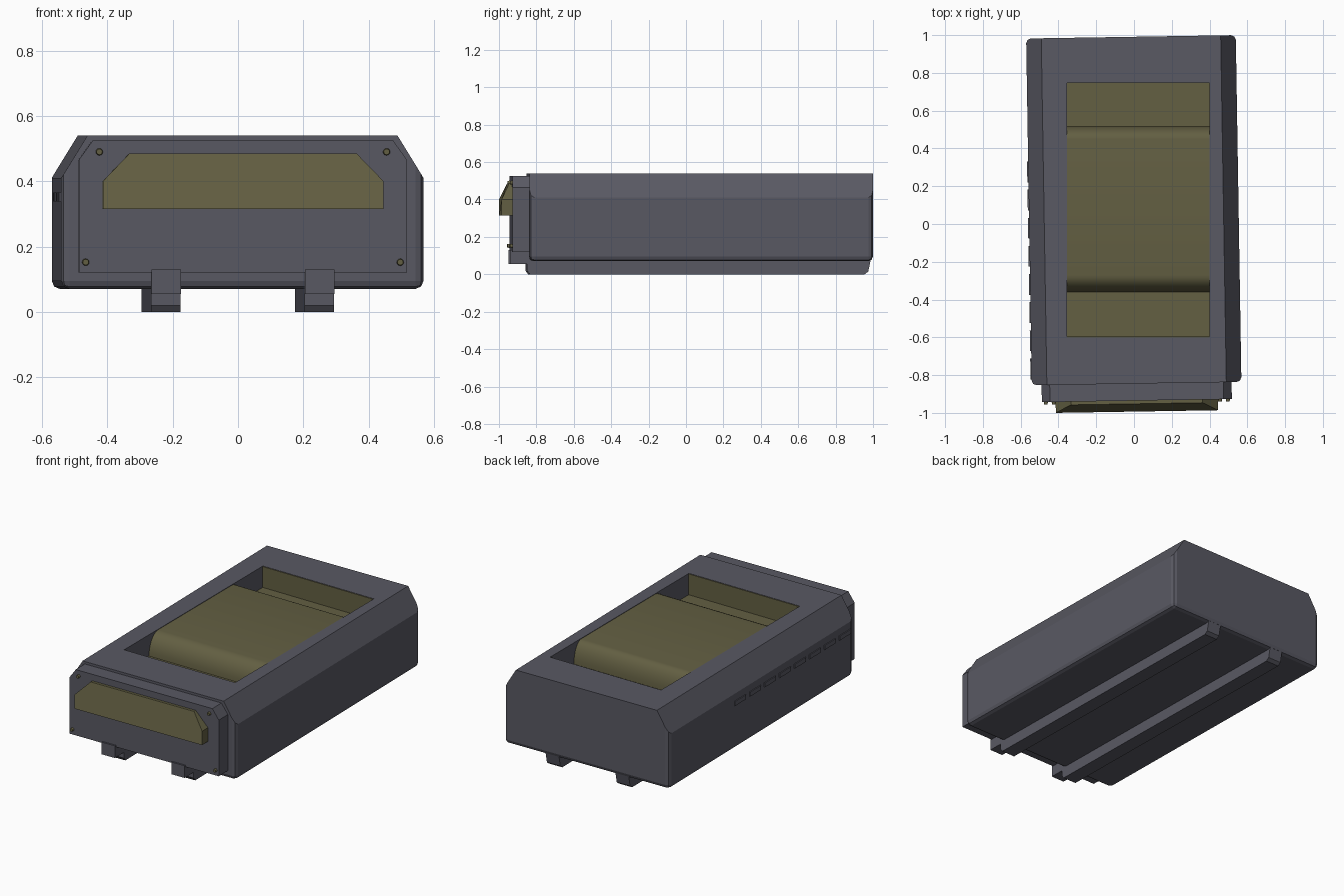
import bpy, bmesh, math
from mathutils import Matrix

if "Cube" in bpy.data.objects:
    bpy.data.objects.remove(bpy.data.objects["Cube"])

YAW = 0.0162  # the case sits slightly turned, the pocket does not
TURN = Matrix.Rotation(YAW, 4, 'Z')


def material(name, rgb):
    m = bpy.data.materials.new(name)
    m.diffuse_color = (*rgb, 1)
    m.use_nodes = True
    m.node_tree.nodes["Principled BSDF"].inputs["Base Color"].default_value = m.diffuse_color
    return m


SLATE = material("slate", (0.10, 0.10, 0.125))
OLIVE = material("olive", (0.125, 0.115, 0.055))


def finish(bm, name, mat, turned=True):
    bmesh.ops.recalc_face_normals(bm, faces=bm.faces)
    if turned:
        bm.transform(TURN)
    me = bpy.data.meshes.new(name)
    bm.to_mesh(me)
    bm.free()
    ob = bpy.data.objects.new(name, me)
    bpy.context.collection.objects.link(ob)
    me.materials.append(mat)
    return ob


def prism(outline, a, b, axis):
    """Extrude an outline: (x, z) along y, or (y, z) along x."""
    bm = bmesh.new()
    place = (lambda p, t: (p[0], t, p[1])) if axis == 'Y' else (lambda p, t: (t, p[0], p[1]))
    lo = [bm.verts.new(place(p, a)) for p in outline]
    hi = [bm.verts.new(place(p, b)) for p in outline]
    bm.faces.new(lo)
    bm.faces.new(hi[::-1])
    n = len(outline)
    for i in range(n):
        j = (i + 1) % n
        bm.faces.new((lo[i], hi[i], hi[j], lo[j]))
    bmesh.ops.recalc_face_normals(bm, faces=bm.faces)
    return bm


def mirrored(half):
    return half + [(-x, z) for x, z in reversed(half)]


def activate(ob):
    bpy.ops.object.select_all(action='DESELECT')
    ob.select_set(True)
    bpy.context.view_layer.objects.active = ob


# main case: chamfered top, softened lower and vertical edges
bm = prism(mirrored([(0.555, 0.07), (0.555, 0.41), (0.475, 0.54)]), -0.845, 0.991, 'Y')
soft = [e for e in bm.edges
        if max(v.co.z for v in e.verts) < 0.1
        or (min(v.co.z for v in e.verts) < 0.1
            and abs(e.verts[0].co.y - e.verts[1].co.y) < 0.01)]
bmesh.ops.bevel(bm, geom=soft, offset=0.025, segments=2, profile=0.5, affect='EDGES')
case = finish(bm, "case", SLATE)

# rectangular pocket in the top
cutter = finish(prism([(-0.6, 0.36), (0.75, 0.36), (0.75, 0.7), (-0.6, 0.7)], -0.355, 0.40, 'X'),
                "pocket_cutter", SLATE, False)
cutter.hide_render = True
cut = case.modifiers.new("pocket", 'BOOLEAN')
cut.operation, cut.object, cut.solver = 'DIFFERENCE', cutter, 'EXACT'
activate(case)
bpy.ops.object.modifier_apply(modifier="pocket")
bpy.data.objects.remove(cutter)

# pad filling the pocket: end walls, floor and raised rounded centre
FLOOR, TOP = 0.41, 0.538


def arc(cy, ry, a0, a1, n=8):
    return [(cy + ry * math.cos(a0 + (a1 - a0) * i / n),
             FLOOR + (TOP - FLOOR) * math.sin(a0 + (a1 - a0) * i / n)) for i in range(n + 1)]


profile = [(-0.6, 0.361), (-0.6, TOP), (-0.596, TOP), (-0.596, FLOOR)]
profile += arc(-0.27, 0.09, math.pi, math.pi / 2)
profile += arc(0.45, 0.07, math.pi / 2, 0)
profile += [(0.746, FLOOR), (0.746, TOP), (0.75, TOP), (0.75, 0.361)]
pad = finish(prism(profile, -0.354, 0.399, 'X'), "pocket_pad", OLIVE, False)
activate(pad)
bpy.ops.object.shade_smooth_by_angle(angle=math.radians(30))

# front plate
plate = mirrored([(0.503, 0.12), (0.503, 0.465), (0.46, 0.525)])
finish(prism(plate, -0.935, -0.84, 'Y'), "front_plate", SLATE)

# front grip block with sloped upper face
bm = prism(mirrored([(0.43, 0.315), (0.43, 0.40), (0.348, 0.485)]), -0.993, -0.93, 'Y')
for v in bm.verts:
    if v.co.z > 0.45 and v.co.y < -0.95:
        v.co.y = -0.952
finish(bm, "front_block", OLIVE)

# plate screws
for i, (x, z) in enumerate([(-0.44, 0.49), (0.44, 0.49), (-0.482, 0.152), (0.482, 0.152)]):
    bm = bmesh.new()
    bmesh.ops.create_cone(bm, cap_ends=True, segments=12, radius1=0.012, radius2=0.009, depth=0.02,
                          matrix=Matrix.Translation((x, -0.938, z)) @ Matrix.Rotation(math.pi / 2, 4, 'X'))
    finish(bm, f"plate_screw_{i + 1}", OLIVE)

# underside rails, each with a tab below the front plate
rail = [(-0.855, 0.1), (-0.855, 0.02), (-0.84, 0.0), (0.95, 0.0), (0.97, 0.015), (0.988, 0.1)]
tab = [(-0.945, 0.13), (-0.945, 0.055), (-0.835, 0.055), (-0.835, 0.13)]
for side, x in (("left", -0.235), ("right", 0.235)):
    finish(prism(rail, x - 0.045, x + 0.045, 'X'), f"{side}_rail", SLATE)
    finish(prism(tab, x - 0.045, x + 0.045, 'X'), f"{side}_front_tab", SLATE)

# row of bars on the left side
for i in range(8):
    y = 0.285 - 0.149 * i
    outline = [(y - 0.055, 0.338), (y + 0.055, 0.338), (y + 0.055, 0.365), (y - 0.055, 0.365)]
    finish(prism(outline, -0.561, -0.545, 'X'), f"side_bar_{i + 1}", SLATE)
